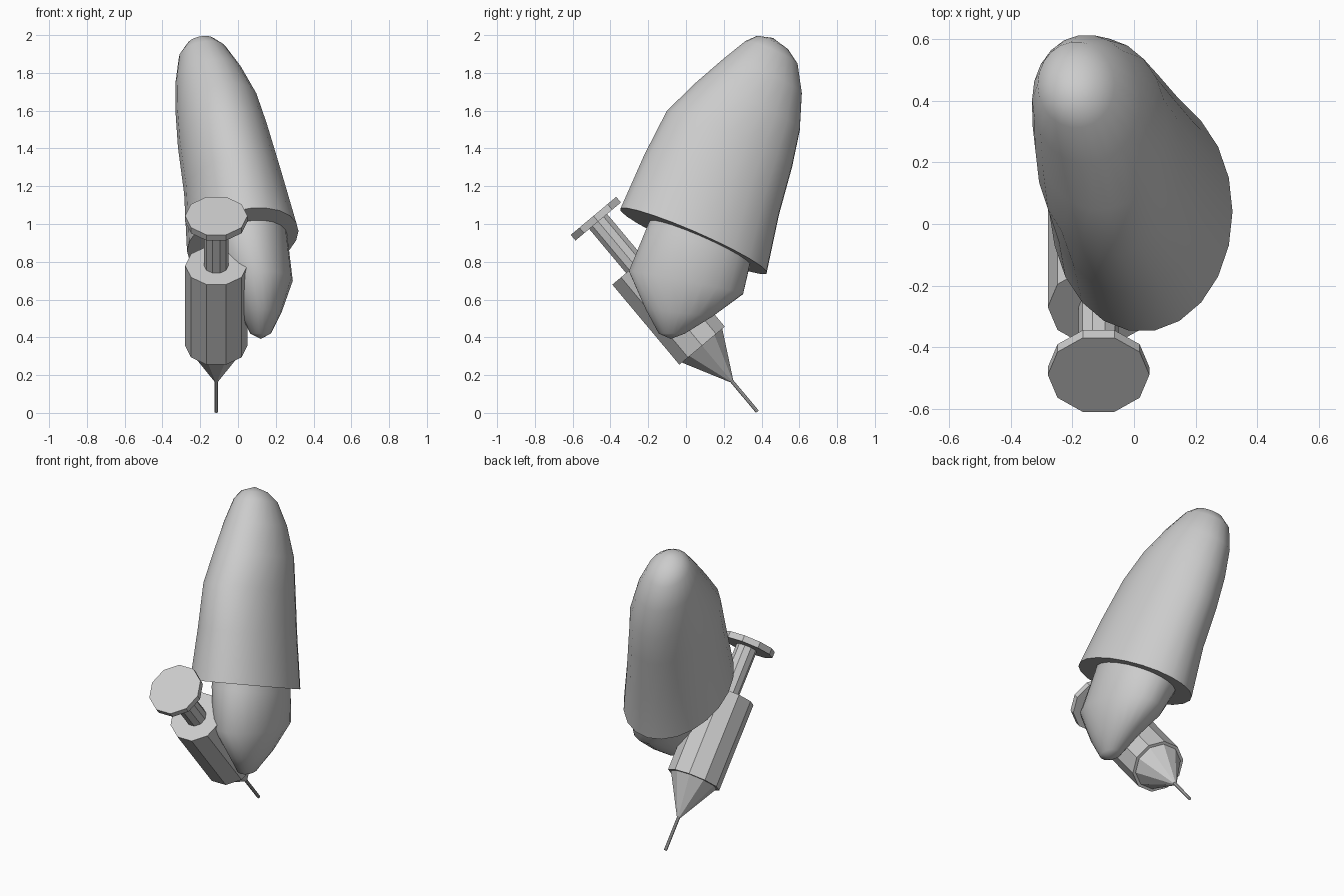
import bpy, bmesh, math
from mathutils import Vector, Matrix

if "Cube" in bpy.data.objects:
    bpy.data.objects.remove(bpy.data.objects["Cube"])


def finish(name, bm, smooth=None):
    bmesh.ops.recalc_face_normals(bm, faces=bm.faces)
    me = bpy.data.meshes.new(name)
    bm.to_mesh(me)
    bm.free()
    ob = bpy.data.objects.new(name, me)
    bpy.context.collection.objects.link(ob)
    if smooth:
        bpy.ops.object.select_all(action='DESELECT')
        ob.select_set(True)
        bpy.context.view_layer.objects.active = ob
        bpy.ops.object.shade_smooth_by_angle(angle=math.radians(smooth))
    return ob


def loft(name, sections, pole, n=22):
    """Tilted elliptical sections (cx, cy, cz, rx, ry, slope_x, slope_y) closed by a pole."""
    bm = bmesh.new()
    rings = []
    for cx, cy, cz, rx, ry, sx, sy in sections:
        ring = []
        for i in range(n):
            a = 2 * math.pi * i / n
            dx, dy = rx * math.cos(a), ry * math.sin(a)
            ring.append(bm.verts.new((cx + dx, cy + dy, cz + sx * dx + sy * dy)))
        rings.append(ring)
    bm.faces.new(rings[0])
    for lo, hi in zip(rings, rings[1:]):
        for i in range(n):
            j = (i + 1) % n
            bm.faces.new((lo[i], lo[j], hi[j], hi[i]))
    tip = bm.verts.new(pole)
    for i in range(n):
        bm.faces.new((rings[-1][i], rings[-1][(i + 1) % n], tip))
    return finish(name, bm, 55)


# Large rounded shell with flat tilted underside
SX, SY = 0.18, -0.43
shell = [
    (0.025, 0.04, 0.91, 0.295, 0.39),
    (-0.025, 0.135, 1.205, 0.26, 0.36),
    (-0.078, 0.23, 1.45, 0.24, 0.335),
    (-0.112, 0.325, 1.62, 0.218, 0.28),
    (-0.155, 0.405, 1.78, 0.176, 0.21),
    (-0.188, 0.452, 1.905, 0.125, 0.14),
    (-0.198, 0.458, 1.957, 0.075, 0.085),
]
loft("outer_shell", [s + (SX, SY) for s in shell], (-0.2, 0.46, 1.985))

# Narrower core emerging underneath the shell
core = [
    (0.04, 0.085, 0.96, 0.215, 0.26, 0.15, -0.38),
    (0.05, 0.065, 0.88, 0.215, 0.275, 0.12, -0.36),
    (0.10, 0.0, 0.69, 0.19, 0.305, 0.05, -0.2),
    (0.12, -0.035, 0.53, 0.11, 0.18, 0.0, -0.1),
    (0.12, -0.075, 0.42, 0.055, 0.07, 0.0, 0.0),
]
loft("inner_core", core, (0.12, -0.08, 0.392))

# Syringe: ten-sided parts strung along one slanted axis
TOP = Vector((-0.115, -0.49, 1.043))
AXIS = Vector((0, 0.642, -0.767)).normalized()
U = Vector((1, 0, 0))
BASIS = Matrix((U, AXIS.cross(U), AXIS)).transposed().to_4x4()


def syringe_part(name, t0, t1, r0, r1):
    bm = bmesh.new()
    m = Matrix.Translation(TOP + AXIS * (t0 + t1) / 2) @ BASIS
    bmesh.ops.create_cone(bm, cap_ends=True, segments=10, radius1=r0,
                          radius2=r1, depth=t1 - t0, matrix=m)
    # put corners exactly on the x axis
    first = max((v.co - TOP).dot(U) for v in bm.verts)
    if first < max(r0, r1) * 0.99:
        bmesh.ops.rotate(bm, verts=bm.verts, cent=TOP,
                         matrix=Matrix.Rotation(math.pi / 10, 3, AXIS))
    return finish(name, bm)


for part in (
    ("plunger_plate", 0.0, 0.039, 0.165, 0.165),
    ("plunger_rod", 0.03, 0.36, 0.065, 0.065),
    ("barrel", 0.343, 0.896, 0.165, 0.165),
    ("nozzle_cone", 0.89, 1.138, 0.15, 0.012),
    ("needle", 1.12, 1.352, 0.01, 0.01),
):
    syringe_part(*part)
